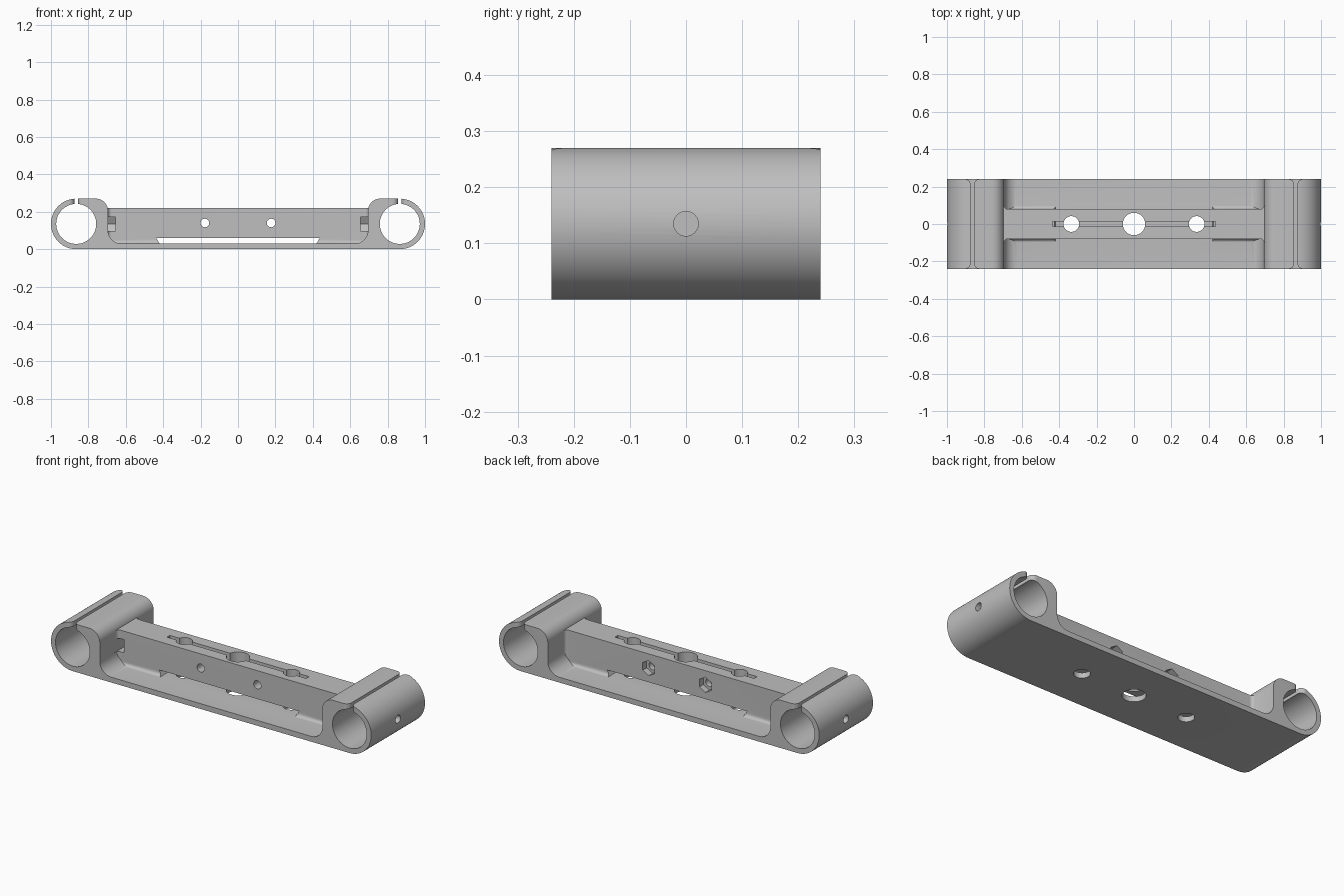
import bpy, bmesh, math

if "Cube" in bpy.data.objects:
    bpy.data.objects.remove(bpy.data.objects["Cube"])

grey = bpy.data.materials.new("plain grey")
grey.diffuse_color = (0.52, 0.52, 0.52, 1)
grey.use_nodes = True
grey.node_tree.nodes["Principled BSDF"].inputs["Base Color"].default_value = grey.diffuse_color

CX, CZ, R, BORE = 0.865, 0.135, 0.135, 0.107   # tube clamp centre and radii
WALL, FLOOR, HALF = 0.695, 0.03, 0.24


def arc(cx, cy, r, a0, a1, n=12):
    """Points on a circular arc, angles in degrees."""
    angles = [math.radians(a0 + (a1 - a0) * i / n) for i in range(n + 1)]
    return [(cx + r * math.cos(a), cy + r * math.sin(a)) for a in angles]


def prism(name, pts, axis, lo, hi):
    """Extrude a closed outline along x (y,z), y (x,z) or z (x,y)."""
    place = {"x": lambda p, d: (d, p[0], p[1]),
             "y": lambda p, d: (p[0], d, p[1]),
             "z": lambda p, d: (p[0], p[1], d)}[axis]
    bm = bmesh.new()
    a = [bm.verts.new(place(p, lo)) for p in pts]
    b = [bm.verts.new(place(p, hi)) for p in pts]
    bm.faces.new(a)
    bm.faces.new(b)
    n = len(pts)
    for i in range(n):
        j = (i + 1) % n
        bm.faces.new((a[i], a[j], b[j], b[i]))
    bmesh.ops.recalc_face_normals(bm, faces=bm.faces)
    mesh = bpy.data.meshes.new(name)
    bm.to_mesh(mesh)
    bm.free()
    mesh.materials.append(grey)
    ob = bpy.data.objects.new(name, mesh)
    bpy.context.collection.objects.link(ob)
    return ob


def disc(x, y, r, n=40, turn=0):
    return arc(x, y, r, turn, turn + 360, n)[:-1]


def box(x0, x1, y0, y1):
    return [(x0, y0), (x1, y0), (x1, y1), (x0, y1)]


def combine(target, other, mode):
    """Apply a boolean and remove the helper."""
    mod = target.modifiers.new("bool", "BOOLEAN")
    mod.operation, mod.solver, mod.object = mode, "EXACT", other
    bpy.context.view_layer.objects.active = target
    bpy.ops.object.modifier_apply(modifier=mod.name)
    bpy.data.objects.remove(other, do_unlink=True)


def cut(target, *args):
    combine(target, prism("cutter", *args), "DIFFERENCE")


def mirrored(half):
    """Add the reflection of a right-hand outline in the first coordinate."""
    return half + [(-u, v) for u, v in reversed(half)]


# Cradle: flat base rising into a tube clamp at each end
half = (arc(CX, CZ, R, -90, 90, 40)
        + arc(WALL + 0.065, 0.205, 0.065, 90, 180)
        + arc(WALL - 0.07, FLOOR + 0.07, 0.07, 0, -90))
body = prism("clamp_bracket", mirrored(half), "y", -HALF, HALF)

# Central rail, flaring in small fillets where it meets the end walls
f = 0.02
fx = WALL + 0.001 - f
right = (arc(fx, -0.08 - f, f, 90, 0, 6) + [(0.72, -0.08 - f), (0.72, 0.08 + f)]
         + arc(fx, 0.08 + f, f, 0, -90, 6))
rail = prism("rail", mirrored(right), "z", 0.02, 0.22)

# Filleted foot of the rail
foot = [(0.08 + f, 0.015)] + arc(0.08 + f, FLOOR + f - 0.0005, f, -90, -180, 6) + [(0.07, 0.06)]
combine(rail, prism("foot", mirrored(foot), "x", -0.71, 0.71), "UNION")

# Gap under the rail and slit through its middle
cut(rail, [(-0.415, 0), (0.415, 0), (0.42, FLOOR), (0.437, 0.06),
           (-0.437, 0.06), (-0.42, FLOOR)], "y", -0.2, 0.2)
cut(rail, box(-0.435, 0.435, -0.013, 0.013), "z", 0.04, 0.3)
combine(body, rail, "UNION")

# Vertical holes through rail and base
for x, r in ((-0.335, 0.042), (0, 0.06), (0.335, 0.042)):
    cut(body, disc(x, 0, r), "z", -0.1, 0.4)

for s in (-1, 1):
    # Cross bolt holes with hexagonal nut pockets at the back
    cut(body, disc(s * 0.177, 0.14, 0.023, 24), "y", -0.15, 0.15)
    cut(body, disc(s * 0.177, 0.14, 0.043, 6, 30), "y", 0.045, 0.15)

    # Tube bore and clamp slit with rounded mouths
    cut(body, disc(s * CX, CZ, BORE, 64), "y", -0.3, 0.3)
    q, w = 0.03, 0.009
    mouth = ([(w + q, -0.26)] + arc(w + q, -HALF + q, q, -90, -180, 8)
             + arc(w + q, HALF - q, q, 180, 90, 8) + [(w + q, 0.26)])
    slit = [(s * CX + u, v) for u, v in mirrored(mouth)]
    cut(body, slit, "z", 0.19, 0.3)

    # Set screw hole along the length and side-loaded nut pocket
    lo, hi = sorted((s * 0.63, s * 1.1))
    cut(body, disc(0, CZ, 0.022, 24), "x", lo, hi)
    lo, hi = sorted((s * 0.655, s * 0.697))
    h = 0.037
    r = h / math.cos(math.pi / 6)
    pocket = [(-0.11, CZ - h), (r / 2, CZ - h), (r, CZ), (r / 2, CZ + h), (-0.11, CZ + h)]
    cut(body, pocket, "x", lo, hi)

# Smooth the round surfaces, keep the machined edges
bpy.ops.object.select_all(action="DESELECT")
body.select_set(True)
bpy.context.view_layer.objects.active = body
bpy.ops.object.shade_smooth_by_angle(angle=math.radians(25))
